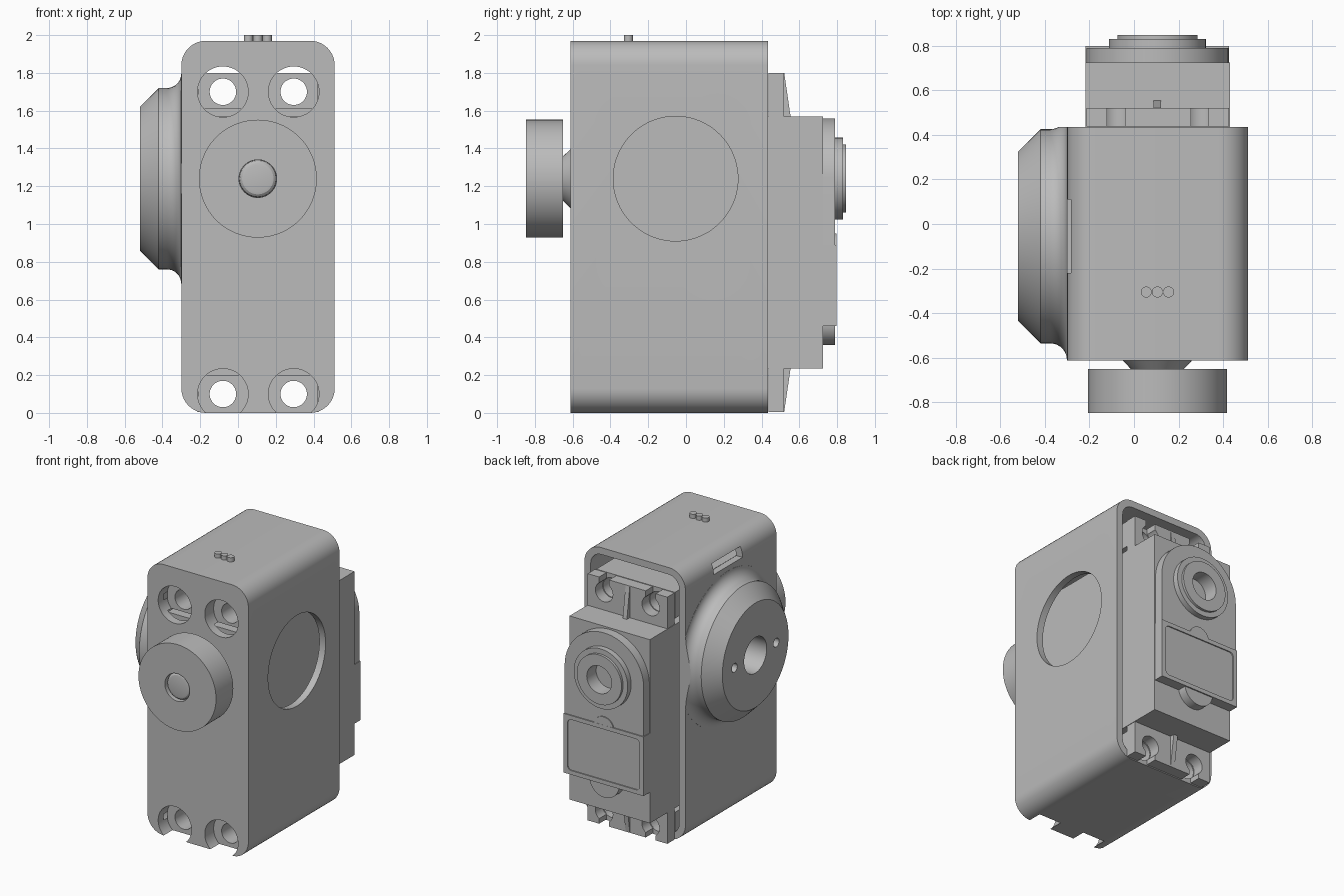
import bpy, bmesh, math
from mathutils import Vector

if "Cube" in bpy.data.objects:
    bpy.data.objects.remove(bpy.data.objects["Cube"])

GREY = bpy.data.materials.new("plain grey")
GREY.use_nodes = True
GREY.diffuse_color = (0.5, 0.5, 0.5, 1)
GREY.node_tree.nodes["Principled BSDF"].inputs["Base Color"].default_value = (0.5, 0.5, 0.5, 1)

CX, AXLE = 0.105, 1.24          # centre line and axle height
HUB_Y = -0.055                  # centre of the side hub
SCREWS = [(x, z) for x in (-0.08, 0.295) for z in (0.10, 1.70)]


def finish(name, bm):
    bmesh.ops.remove_doubles(bm, verts=bm.verts, dist=1e-6)
    bmesh.ops.recalc_face_normals(bm, faces=bm.faces)
    mesh = bpy.data.meshes.new(name)
    bm.to_mesh(mesh)
    bm.free()
    mesh.materials.append(GREY)
    ob = bpy.data.objects.new(name, mesh)
    bpy.context.collection.objects.link(ob)
    return ob


def prism(name, outline, y0, y1):
    """Extrude an x-z outline along y."""
    bm = bmesh.new()
    face = bm.faces.new([bm.verts.new((x, y0, z)) for x, z in outline])
    new = bmesh.ops.extrude_face_region(bm, geom=[face])["geom"]
    bmesh.ops.translate(bm, vec=(0, y1 - y0, 0),
                        verts=[v for v in new if isinstance(v, bmesh.types.BMVert)])
    return finish(name, bm)


def box(name, x0, x1, y0, y1, z0, z1):
    return prism(name, [(x0, z0), (x1, z0), (x1, z1), (x0, z1)], y0, y1)


def arc(cx, cz, r, start, end, n):
    steps = [math.radians(start + (end - start) * i / n) for i in range(n + 1)]
    return [(cx + r * math.cos(a), cz + r * math.sin(a)) for a in steps]


def rounded(x0, x1, z0, z1, r):
    pts = []
    for i, (x, z) in enumerate([(x1 - r, z1 - r), (x0 + r, z1 - r),
                                (x0 + r, z0 + r), (x1 - r, z0 + r)]):
        pts += arc(x, z, r, 90 * i, 90 * i + 90, 10)
    return pts


def lathe(name, profile, axis, centre, n=64):
    """Revolve (radius, height) points about an axis; heights are absolute."""
    axes = {"x": ((1, 0, 0), (0, 1, 0), (0, 0, 1)),
            "y": ((0, 1, 0), (0, 0, 1), (1, 0, 0)),
            "z": ((0, 0, 1), (1, 0, 0), (0, 1, 0))}[axis]
    w, u, v = (Vector(a) for a in axes)
    bm = bmesh.new()
    rings = []
    for r, h in profile:
        ring = []
        for i in range(n):
            a = 2 * math.pi * i / n
            ring.append(bm.verts.new(Vector(centre) + w * h + (u * math.cos(a) + v * math.sin(a)) * r))
        rings.append(ring)
    for a, b in zip(rings, rings[1:]):
        for i in range(n):
            j = (i + 1) % n
            bm.faces.new((a[i], a[j], b[j], b[i]))
    bm.faces.new(rings[0])
    bm.faces.new(rings[-1])
    return finish(name, bm)


def rod(name, axis, centre, r, h0, h1, n=48):
    return lathe(name, [(r, h0), (r, h1)], axis, centre, n)


def combine(ob, others, operation):
    for other in others:
        mod = ob.modifiers.new("bool", "BOOLEAN")
        mod.operation, mod.solver, mod.object = operation, "EXACT", other
        bpy.context.view_layer.objects.active = ob
        bpy.ops.object.modifier_apply(modifier=mod.name)
        bpy.data.objects.remove(other)


def cut(ob, *tools):
    combine(ob, tools, "DIFFERENCE")


def add(ob, *parts):
    combine(ob, parts, "UNION")


def screw_holes():
    return [rod("tool", "y", (x, 0, z), 0.07, -1, 1) for x, z in SCREWS]


# Housing: rounded shell, open at the back, with screw blocks inside
housing = prism("housing", rounded(-0.30, 0.512, 0, 1.97, 0.13), -0.612, 0.435)
cut(housing, prism("tool", rounded(-0.25, 0.462, 0.045, 1.92, 0.085), -0.55, 0.6))
add(housing,
    box("block", -0.212, 0.422, -0.58, 0.43, 1.61, 1.80),
    box("block", -0.212, 0.422, -0.58, 0.43, 0.02, 0.20))

# Side hub with a chamfered rim and a fillet into the wall
flare = arc(-0.376, 0.555, 0.075, 0, -90, 10)
hub = lathe("hub", [(0.555, -0.275)] + [(r, x) for x, r in flare]
            + [(0.48, -0.42), (0.38, -0.52)], "x", (0, HUB_Y, AXLE), 96)
cut(hub, box("tool", -1, 1, 0.434, 1, 0, 2))
add(housing, hub)

# Openings in the housing
cut(housing,
    rod("tool", "x", (0, HUB_Y, AXLE), 0.33, 0.44, 0.7, 80),
    rod("tool", "x", (0, HUB_Y, AXLE), 0.13, -0.6, -0.23),
    *[rod("tool", "x", (0, HUB_Y + s, AXLE), 0.032, -0.6, -0.23, 24) for s in (-0.24, 0.24)],
    box("tool", -0.4, -0.22, -0.22, 0.11, 1.83, 1.905),
    *[rod("tool", "y", (x, 0, z), 0.134, -0.7, -0.51) for x, z in SCREWS],
    *screw_holes())

# Motor body and its mounting plate with slotted screw holes
motor = box("motor_body", -0.217, 0.43, -0.50, 0.725, 0.235, 1.57)
plate = box("mounting_plate", -0.214, 0.427, 0.437, 0.52, 0.006, 1.80)
cut(plate, *screw_holes(),
    *[box("tool", x - 0.04, x + 0.04, 0.3, 0.6, z, z + math.copysign(0.2, z - 1))
      for x, z in SCREWS])

# Tapered ribs between the plate ends and the motor
for name, tip, root in (("upper_rib", 1.80, 1.56), ("lower_rib", 0.006, 0.245)):
    bm = bmesh.new()
    face = bm.faces.new([bm.verts.new((CX - 0.017, y, z)) for y, z in
                         [(0.50, tip), (0.52, tip), (0.555, root), (0.50, root)]])
    new = bmesh.ops.extrude_face_region(bm, geom=[face])["geom"]
    bmesh.ops.translate(bm, vec=(0.034, 0, 0),
                        verts=[v for v in new if isinstance(v, bmesh.types.BMVert)])
    finish(name, bm)

# Rear cap: round-topped plate with a lower tab and a stepped bearing ring
cap = prism("rear_cap", arc(CX, AXLE, 0.318, 0, 180, 40)
            + [(CX - 0.318, 0.47), (CX + 0.318, 0.47)], 0.70, 0.79)
add(cap, rod("tab", "y", (CX, 0, 0.48), 0.12, 0.701, 0.789))
add(cap, lathe("ring", [(0.217, 0.74), (0.217, 0.83), (0.18, 0.83), (0.18, 0.848)],
               "y", (CX, 0, AXLE)))
cut(cap, rod("tool", "y", (CX, 0, AXLE), 0.10, 0.74, 1))

# Raised rear panel with a shallow inset
panel = box("rear_panel", CX - 0.322, CX + 0.322, 0.71, 0.798, 0.46, 0.89)
add(panel, rod("tab", "y", (CX, 0, 0.87), 0.08, 0.72, 0.797))
cut(panel, prism("tool", rounded(CX - 0.29, CX + 0.29, 0.49, 0.86, 0.03), 0.787, 0.9))

# Front wheel on a tapered neck, with the rounded shaft end in its bore
lathe("front_neck", [(0.155, -0.60), (0.155, -0.612), (0.11, -0.66)], "y", (CX, 0, AXLE))
wheel = rod("front_wheel", "y", (CX, 0, AXLE), 0.312, -0.848, -0.65, 96)
cut(wheel, rod("tool", "y", (CX, 0, AXLE), 0.10, -1, -0.79))
lathe("shaft_end", [(0.099, -0.77), (0.099, -0.81), (0.094, -0.824), (0.083, -0.833),
                    (0.07, -0.836)], "y", (CX, 0, AXLE))

# Three small pins on top
for i in (-1, 0, 1):
    rod(f"top_pin_{i + 2}", "z", (CX + 0.05 * i, -0.305, 0), 0.0245, 1.95, 2.0, 24)

# Smooth curved surfaces, keeping edges sharp
for ob in bpy.context.collection.objects:
    if ob.type == "MESH" and GREY.name in ob.data.materials:
        bpy.ops.object.select_all(action="DESELECT")
        ob.select_set(True)
        bpy.context.view_layer.objects.active = ob
        bpy.ops.object.shade_smooth_by_angle(angle=math.radians(25))
